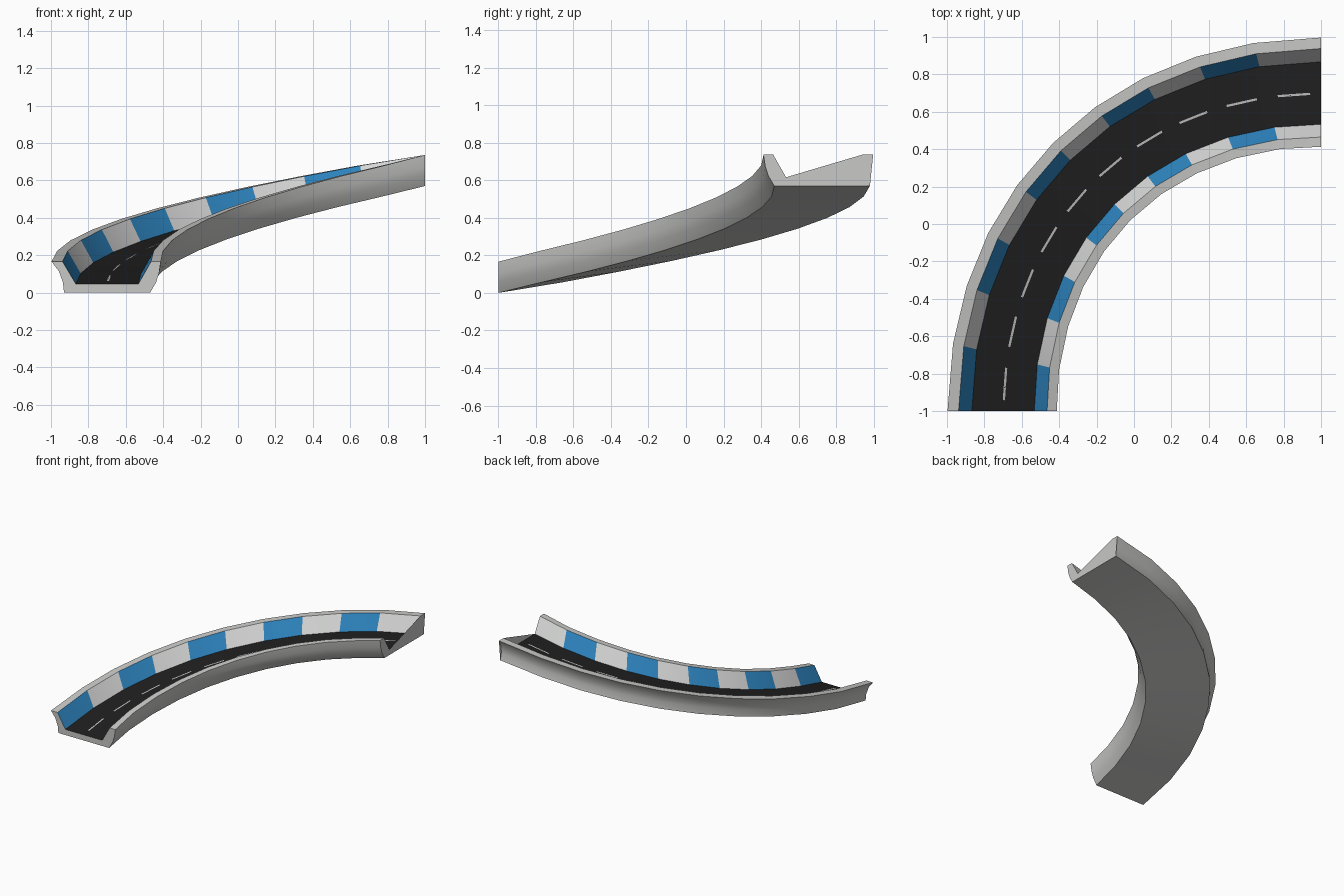
import bpy, bmesh, math
from mathutils import Vector

if "Cube" in bpy.data.objects:
    bpy.data.objects.remove(bpy.data.objects["Cube"])

SEGS, R, RISE, K = 10, 1.70, 0.57, 0.585


def material(name, rgb):
    m = bpy.data.materials.new(name)
    m.diffuse_color = (*rgb, 1)
    m.use_nodes = True
    m.node_tree.nodes["Principled BSDF"].inputs["Base Color"].default_value = m.diffuse_color
    return m


CONCRETE = material("concrete grey", (0.58, 0.58, 0.57))
WHITE = material("barrier white", (0.68, 0.69, 0.68))
BLUE = material("barrier blue", (0.027, 0.235, 0.53))
ASPHALT = material("asphalt black", (0.014, 0.014, 0.014))
PAINT = material("line paint", (0.5, 0.5, 0.5))


def centre(t):
    """Road centre line: a rising quarter turn about (1, -1)."""
    s = 1 - t
    along = 3 * s * s * t * K + 3 * s * t * t + t ** 3
    across = s ** 3 + 3 * s * s * t + 3 * s * t * t * K
    return Vector((1 - R * across, -1 + R * along, RISE * t))


def ring_dir(i):
    """Horizontal outward direction of cross-section i."""
    deg = 0 if i == 0 else 90 if i == SEGS else 14 + (i - 1) * 7.75
    a = math.radians(deg)
    return Vector((-math.cos(a), math.sin(a), 0))


def point(i, f, u, z):
    """Point at fraction f of segment i, offset u outward and z up."""
    a = centre(i / SEGS) + ring_dir(i) * u
    if f > 0:
        b = centre((i + 1) / SEGS) + ring_dir(i + 1) * u
        a = a.lerp(b, f)
    return a + Vector((0, 0, z))


def section(t):
    """Closed trough profile; the outer foot flares towards the top end."""
    foot = 0.05 * t
    return [(0.23 + foot, 0), (0.236 + 0.6 * foot, 0.055),
            (0.258 + 0.2 * foot, 0.115), (0.297, 0.166),      # outer back
            (0.238, 0.166), (0.167, 0.046),                   # outer barrier
            (-0.167, 0.046), (-0.235, 0.166), (-0.287, 0.166),  # road, inner barrier
            (-0.278, 0.105), (-0.262, 0.055), (-0.23, 0)]     # inner back


def make_object(name, bm, mats):
    bmesh.ops.recalc_face_normals(bm, faces=bm.faces)
    me = bpy.data.meshes.new(name)
    bm.to_mesh(me)
    bm.free()
    for m in mats:
        me.materials.append(m)
    ob = bpy.data.objects.new(name, me)
    bpy.context.collection.objects.link(ob)
    return ob


# Track: swept trough with striped barriers and a dark road face
bm = bmesh.new()
rings = [[bm.verts.new(point(i, 0, u, z)) for u, z in section(i / SEGS)]
         for i in range(SEGS + 1)]
n = len(rings[0])
for i in range(SEGS):
    for j in range(n):
        k = (j + 1) % n
        f = bm.faces.new((rings[i][j], rings[i][k], rings[i + 1][k], rings[i + 1][j]))
        if j in (4, 6):
            f.material_index = 2 if i % 2 == 0 else 1
        elif j == 5:
            f.material_index = 3
bm.faces.new(rings[0])
bm.faces.new(rings[-1])
# split quads evenly so the twisted road and painted lines agree
bmesh.ops.triangulate(bm, faces=[f for f in bm.faces if len(f.verts) > 4])
track = make_object("curved_ramp_track", bm, [CONCRETE, WHITE, BLUE, ASPHALT])
bpy.context.view_layer.objects.active = track
track.select_set(True)
bpy.ops.object.shade_smooth_by_angle(angle=math.radians(30))

# Dashed centre line: thin plates just above the road
bm = bmesh.new()
for i in range(SEGS):
    bm.faces.new([bm.verts.new(point(i, f, u, 0.050))
                  for f, u in ((0.2, -0.006), (0.8, -0.006), (0.8, 0.006), (0.2, 0.006))])
make_object("centre_line_dashes", bm, [PAINT])
